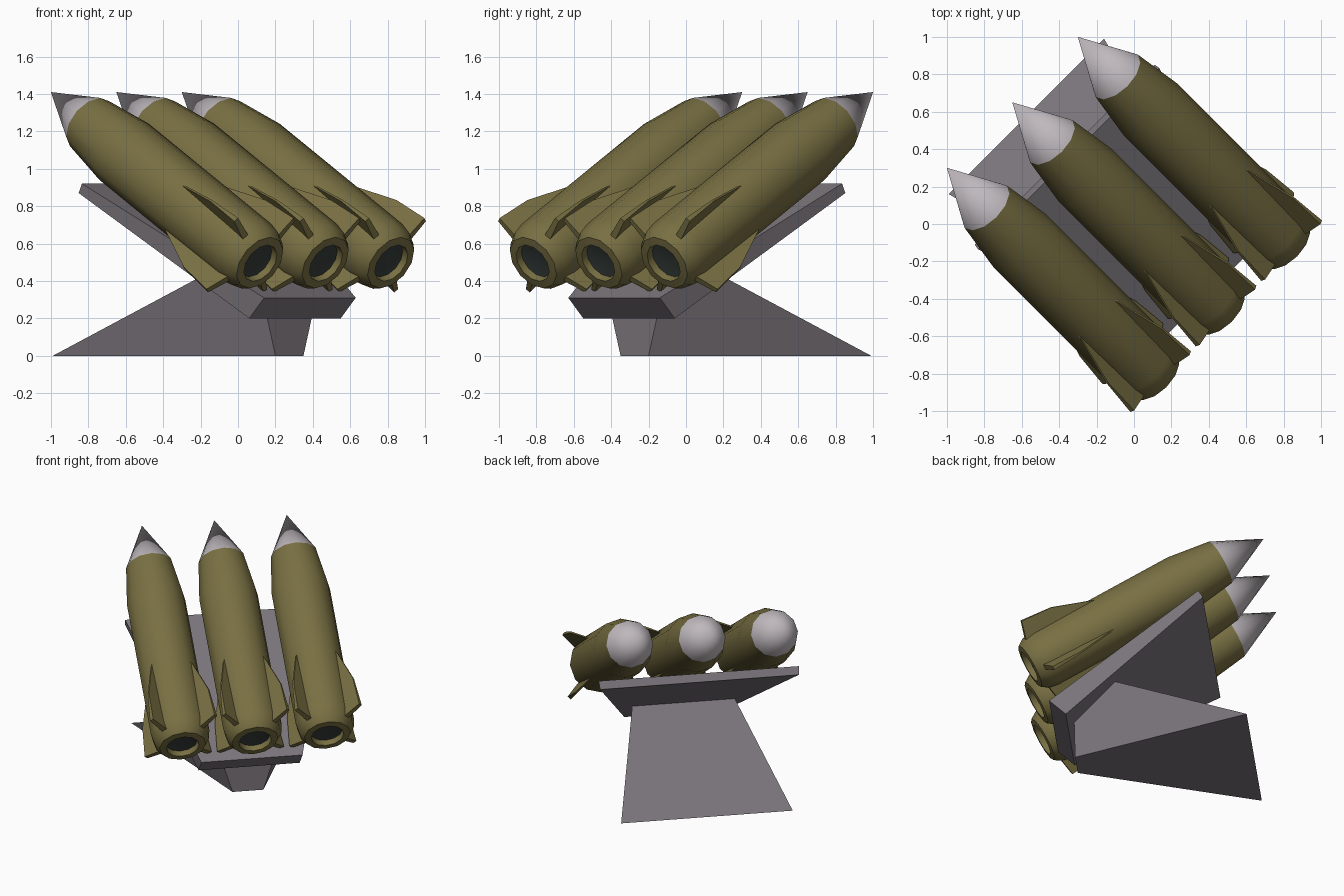
import bpy, bmesh
from math import radians, sin, cos, pi
from mathutils import Matrix, Vector

if "Cube" in bpy.data.objects:
    bpy.data.objects.remove(bpy.data.objects["Cube"])

# local frame: +x forward, y sideways, z up; whole model is turned to face a corner
TURN = Matrix.Rotation(radians(135), 4, 'Z')
PITCH = Matrix.Rotation(radians(-30), 4, 'Y')
SIDES = 12


def material(name, color):
    m = bpy.data.materials.new(name)
    m.diffuse_color = (*color, 1)
    m.use_nodes = True
    m.node_tree.nodes["Principled BSDF"].inputs["Base Color"].default_value = m.diffuse_color
    return m


olive = material("olive_paint", (0.19, 0.16, 0.055))
pale = material("pale_nose", (0.52, 0.48, 0.51))
dark = material("dark_nozzle", (0.035, 0.045, 0.04))
steel = material("launcher_grey", (0.2, 0.18, 0.2))


def make(name, verts, faces, mat, matrix, smooth=False):
    me = bpy.data.meshes.new(name)
    me.from_pydata(verts, [], faces)
    bm = bmesh.new()
    bm.from_mesh(me)
    bmesh.ops.recalc_face_normals(bm, faces=bm.faces)
    bm.to_mesh(me)
    bm.free()
    me.materials.append(mat)
    ob = bpy.data.objects.new(name, me)
    bpy.context.collection.objects.link(ob)
    ob.matrix_world = matrix
    if smooth:
        bpy.ops.object.select_all(action='DESELECT')
        ob.select_set(True)
        bpy.context.view_layer.objects.active = ob
        bpy.ops.object.shade_smooth_by_angle(angle=radians(40))
    return ob


def lathe(name, profile, mat, matrix):
    """Revolve (distance behind tip, radius) points round the missile axis."""
    verts, rings, faces = [], [], []
    for s, r in profile:
        n = 1 if r == 0 else SIDES
        rings.append([len(verts) + i for i in range(n)] * (SIDES // n))
        verts += [(-s, r * cos(2 * pi * i / SIDES), r * sin(2 * pi * i / SIDES))
                  for i in range(n)]
    for a, b in zip(rings, rings[1:]):
        for i in range(SIDES):
            j = (i + 1) % SIDES
            faces.append(list(dict.fromkeys((a[i], a[j], b[j], b[i]))))
    return make(name, verts, faces, mat, matrix, True)


def hexa(name, lower, upper, mat, matrix):
    """Solid between two four-cornered outlines."""
    faces = [(3, 2, 1, 0), (4, 5, 6, 7)]
    faces += [(i, (i + 1) % 4, (i + 1) % 4 + 4, i + 4) for i in range(4)]
    return make(name, lower + upper, faces, mat, matrix)


def trapezoid(back, front):
    """Four corners from (x, half width, z) of the rear and forward edges."""
    (xb, wb, zb), (xf, wf, zf) = back, front
    return [(xb, -wb, zb), (xf, -wf, zf), (xf, wf, zf), (xb, wb, zb)]


# launcher: sloping pedestal and tapered bed
hexa("pedestal",
     trapezoid((-0.389, 0.106, 0), (0.813, 0.587, 0)),
     trapezoid((-0.389, 0.177, 0.23), (-0.10, 0.35, 0.435)), steel, TURN)
hexa("launch_bed",
     trapezoid((-0.431, 0.346, 0.2), (0.525, 0.68, 0.87)),
     trapezoid((-0.544, 0.346, 0.31), (0.495, 0.685, 0.92)), steel, TURN)

# fin outline: (distance behind tip, radius, half thickness)
FIN = [(1.21, 0.185, 0.004), (1.52, 0.292, 0.006),
       (1.745, 0.31, 0.014), (1.78, 0.15, 0.02)]

# three missiles side by side
for k, side in enumerate((-0.495, 0, 0.495), 1):
    frame = TURN @ Matrix.Translation((0.92, side, 1.41)) @ PITCH
    lathe(f"nose_cone_{k}", [(0, 0), (0.34, 0.16)], pale, frame)
    lathe(f"missile_body_{k}",
          [(0.34, 0.16), (0.64, 0.2), (1.71, 0.2), (1.78, 0.187),
           (1.825, 0.158), (1.83, 0.112), (1.79, 0.108)], olive, frame)
    lathe(f"nozzle_{k}", [(1.79, 0.108), (1.77, 0)], dark, frame)
    # four fins in a diagonal cross
    for f in range(4):
        spin = frame @ Matrix.Rotation(radians(45 + 90 * f), 4, 'X')
        hexa(f"fin_{k}_{f + 1}",
             [(-s, -t, r) for s, r, t in FIN],
             [(-s, t, r) for s, r, t in FIN], olive, spin)
